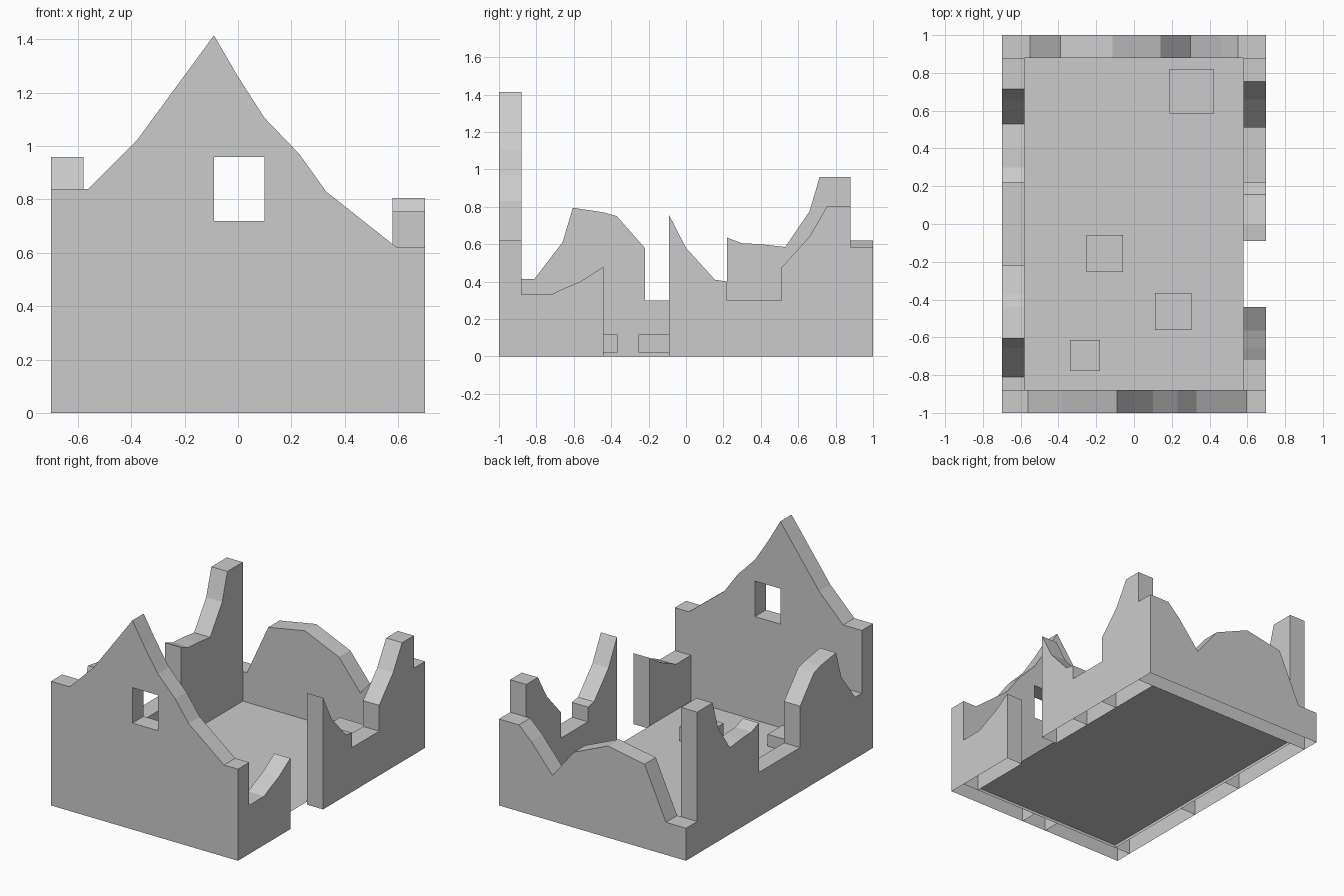
import bpy, bmesh

if "Cube" in bpy.data.objects:
    bpy.data.objects.remove(bpy.data.objects["Cube"])

T = 0.12  # wall thickness


def add_section(bm, place, tops, base=0.0):
    """Extrude one wall section; sections on the ground are open underneath."""
    outline = [(tops[0][0], base)] + tops + [(tops[-1][0], base)]
    a = [bm.verts.new(place(u, 0, z)) for u, z in outline]
    b = [bm.verts.new(place(u, T, z)) for u, z in outline]
    bm.faces.new(a)
    bm.faces.new(b[::-1])
    n = len(outline)
    for i in range(n if base > 0 else n - 1):
        j = (i + 1) % n
        bm.faces.new((a[i], b[i], b[j], a[j]))


def finish(name, bm, recalc=True):
    if recalc:
        bmesh.ops.recalc_face_normals(bm, faces=bm.faces[:])
    me = bpy.data.meshes.new(name)
    bm.to_mesh(me)
    bm.free()
    ob = bpy.data.objects.new(name, me)
    bpy.context.collection.objects.link(ob)
    return ob


def wall(name, place, sections):
    bm = bmesh.new()
    for tops, base in sections:
        add_section(bm, place, tops, base)
    return finish(name, bm)


# Gable wall with window
wall("front_wall", lambda u, d, z: (u, -1 + d, z), [
    ([(-0.7, 0.84), (-0.56, 0.84), (-0.38, 1.02), (-0.215, 1.245), (-0.09, 1.415)], 0),
    ([(-0.09, 0.72), (0.1, 0.72)], 0),
    ([(-0.09, 1.415), (0.0, 1.26), (0.1, 1.105)], 0.96),
    ([(0.1, 1.105), (0.23, 0.97), (0.33, 0.83), (0.45, 0.735), (0.595, 0.62), (0.7, 0.62)], 0),
])

# Crumbled back wall
wall("back_wall", lambda u, d, z: (u, 1 - d, z), [
    ([(-0.7, 0.22), (-0.55, 0.22), (-0.39, 0.57), (-0.115, 0.62), (0.14, 0.51),
      (0.3, 0.31), (0.46, 0.50), (0.55, 0.585), (0.7, 0.585)], 0),
])

# Left wall with broken window
wall("left_wall", lambda u, d, z: (-0.7 + d, u, z), [
    ([(-0.88, 0.415), (-0.81, 0.415), (-0.66, 0.61), (-0.605, 0.795), (-0.44, 0.77),
      (-0.37, 0.75), (-0.22, 0.58)], 0),
    ([(-0.22, 0.3), (0.22, 0.3)], 0),
    ([(0.22, 0.635), (0.3, 0.605), (0.4, 0.6), (0.53, 0.585), (0.66, 0.775), (0.715, 0.96), (0.88, 0.96)], 0),
])

# Right wall with doorway and broken window
wall("right_wall", lambda u, d, z: (0.7 - d, u, z), [
    ([(-0.88, 0.33), (-0.72, 0.33), (-0.66, 0.36), (-0.565, 0.4), (-0.44, 0.48)], 0),
    ([(-0.09, 0.755), (0.0, 0.58), (0.155, 0.41), (0.22, 0.4)], 0),
    ([(0.22, 0.3), (0.51, 0.3)], 0),
    ([(0.51, 0.475), (0.66, 0.64), (0.755, 0.805), (0.88, 0.805)], 0),
])

# Floor sheet
bm = bmesh.new()
bm.faces.new([bm.verts.new((x, y, 0.02)) for x, y in
              [(-0.58, -0.88), (0.58, -0.88), (0.58, 0.88), (-0.58, 0.88)]])
finish("floor", bm, recalc=False)

# Rubble blocks, half as tall as wide
for i, (x, y, s) in enumerate([(0.305, 0.703, 0.235), (-0.155, -0.157, 0.195),
                               (0.208, -0.463, 0.195), (-0.26, -0.695, 0.16)]):
    bm = bmesh.new()
    bmesh.ops.create_cube(bm, size=1)
    bmesh.ops.scale(bm, vec=(s, s, s / 2), verts=bm.verts)
    ob = finish("rubble_block_%d" % (i + 1), bm)
    ob.location = (x, y, 0.02 + s / 4)
